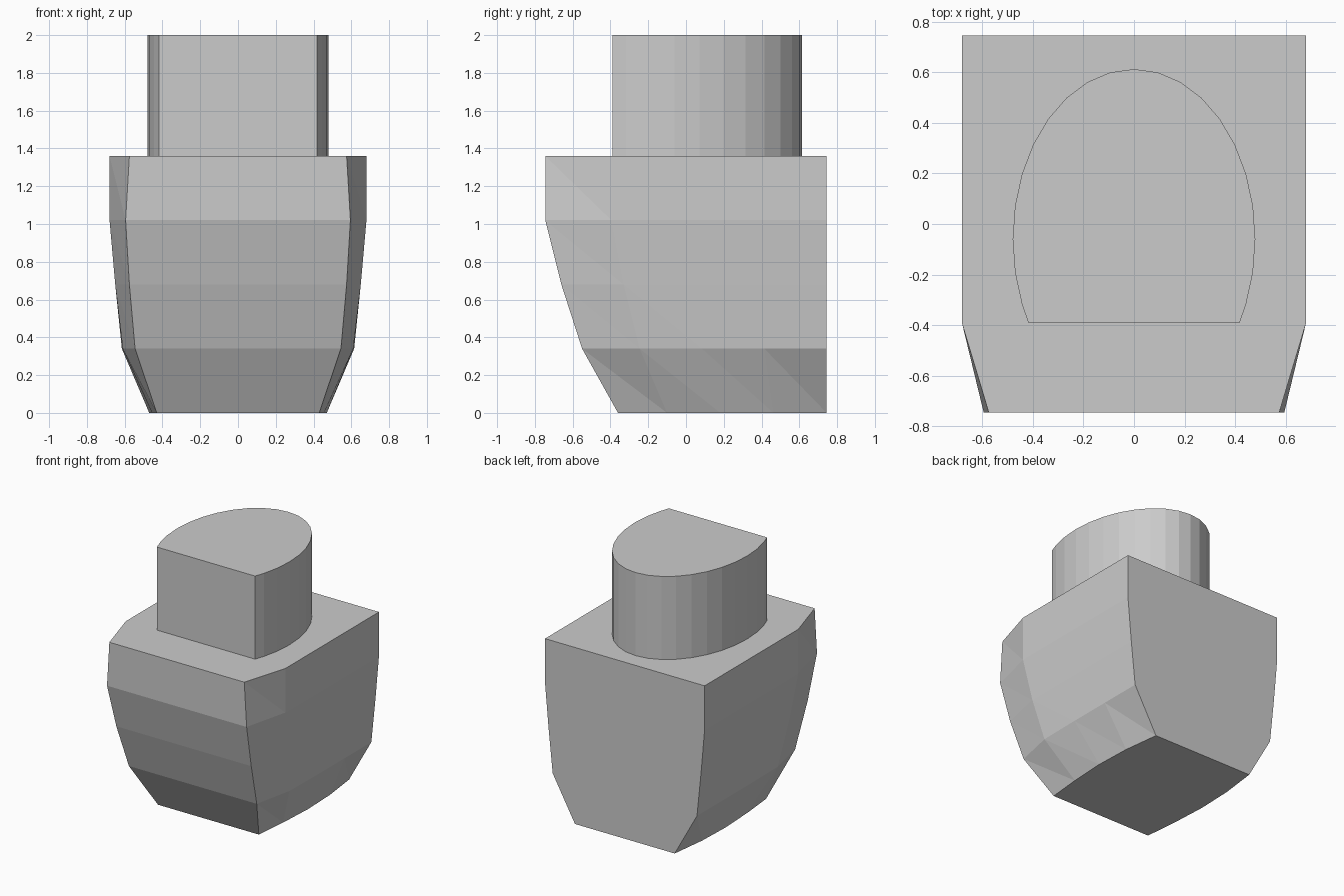
import bpy
import bmesh
import math

if "Cube" in bpy.data.objects:
    bpy.data.objects.remove(bpy.data.objects["Cube"])


def make_object(name, bm):
    bmesh.ops.recalc_face_normals(bm, faces=bm.faces)
    mesh = bpy.data.meshes.new(name)
    bm.to_mesh(mesh)
    bm.free()
    obj = bpy.data.objects.new(name, mesh)
    bpy.context.collection.objects.link(obj)
    return obj


def loft(name, rings):
    """Join stacked outlines with triangulated bands and cap both ends."""
    bm = bmesh.new()
    loops = [[bm.verts.new(p) for p in ring] for ring in rings]
    for low, high in zip(loops, loops[1:]):
        n = len(low)
        for i in range(n):
            j = (i + 1) % n
            bm.faces.new((low[i], low[j], high[i]))
            bm.faces.new((low[j], high[j], high[i]))
    bm.faces.new(loops[0])
    bm.faces.new(loops[-1])
    return make_object(name, bm)


# Tapered block: height, front y, half widths from front to back
BACK = 0.745
sections = [
    (0.00, -0.36, (0.43, 0.455, 0.47, 0.46, 0.425)),
    (0.34, -0.55, (0.545, 0.61, 0.615, 0.615, 0.615)),
    (0.68, -0.66, (0.575, 0.65, 0.65, 0.65, 0.65)),
    (1.02, -0.745, (0.595, 0.68, 0.68, 0.68, 0.68)),
    (1.36, -0.745, (0.575, 0.68, 0.68, 0.68, 0.68)),
]
rings = []
for z, front, widths in sections:
    ys = [front + (BACK - front) * f for f in (0, 0.235, 0.49, 0.745, 1)]
    right = [(w, y, z) for w, y in zip(widths, ys)]
    left = [(-x, y, z) for x, y, z in reversed(right)]
    rings.append(right + left)
loft("tapered_block", rings)

# Upright peg: elliptical with a flat front
CENTER_Y, RX, RY, CUT_Y = -0.06, 0.48, 0.673, -0.39
cut_angle = math.asin((CUT_Y - CENTER_Y) / RY)
step = math.tau / 32
angles = [cut_angle] + [k * step for k in range(-2, 19)] + [math.pi - cut_angle]
outline = [(RX * math.cos(a), CENTER_Y + RY * math.sin(a)) for a in angles]
loft("peg", [[(x, y, z) for x, y in outline] for z in (1.355, 2.0)])
